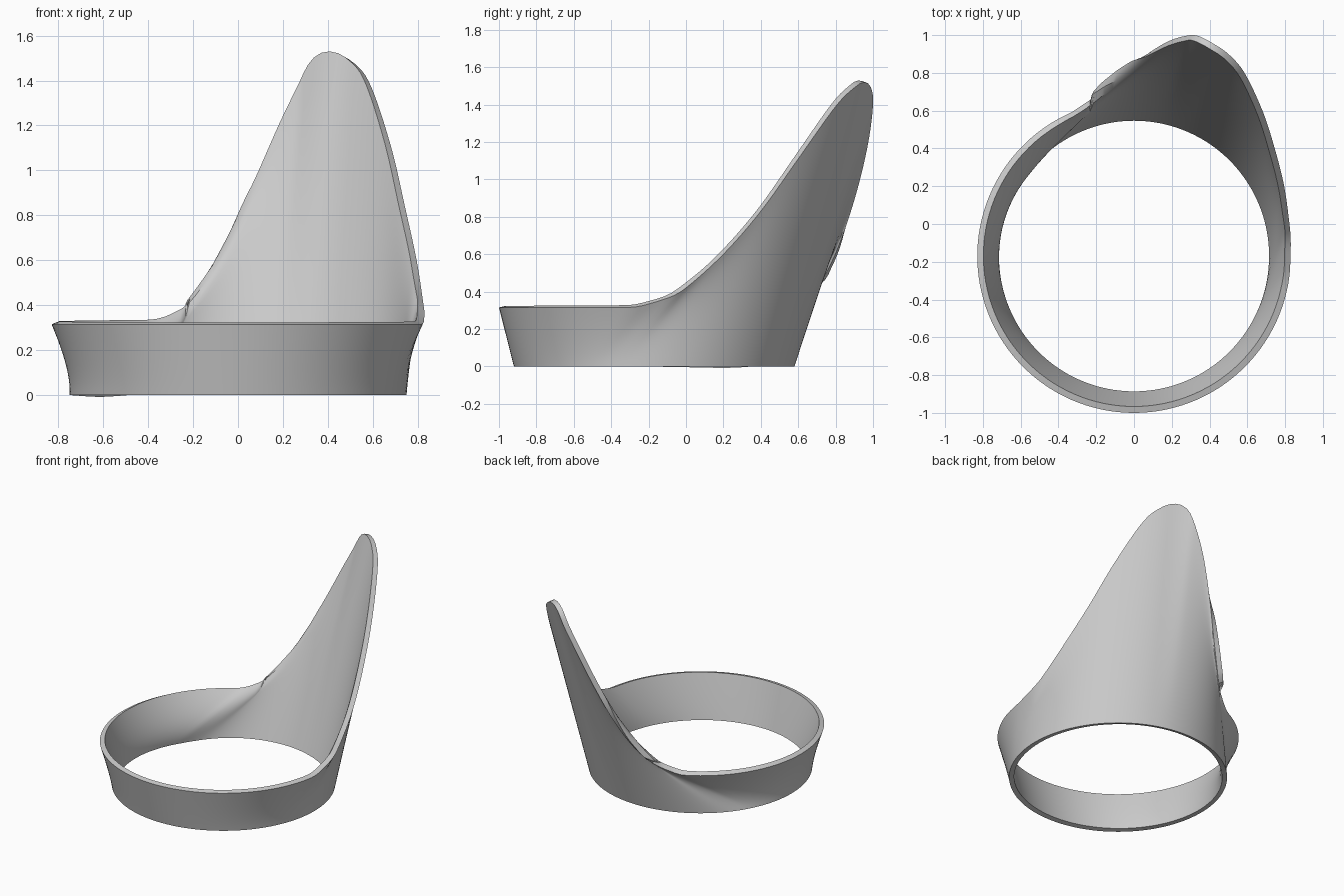
import bpy
import bmesh
import math
from mathutils import Vector

cube = bpy.data.objects.get("Cube")
if cube:
    bpy.data.objects.remove(cube, do_unlink=True)

CENTRE_Y = -0.17
SEGMENTS, ROWS = 160, 12


def ring_point(degrees, radius, z):
    a = math.radians(degrees)
    return Vector((radius * math.cos(a), CENTRE_Y + radius * math.sin(a), z))


def smooth_path(points, steps=10):
    """Catmull-Rom curve through the points."""
    padded = [points[0]] + points + [points[-1]]
    path = []
    for a, b, c, d in zip(padded, padded[1:], padded[2:], padded[3:]):
        for i in range(steps):
            t = i / steps
            path.append(0.5 * (2 * b + (c - a) * t + (2 * a - 5 * b + 4 * c - d) * t * t
                               + (3 * b - a - 3 * c + d) * t ** 3))
    return path + [points[-1]]


def resample(path, count):
    """Points evenly spaced along a closed path."""
    path = path + [path[0]]
    lengths = [(b - a).length for a, b in zip(path, path[1:])]
    step = sum(lengths) / count
    result, i, start = [], 0, 0.0
    for k in range(count):
        while i < len(lengths) - 1 and start + lengths[i] < k * step:
            start += lengths[i]
            i += 1
        result.append(path[i].lerp(path[i + 1], (k * step - start) / max(lengths[i], 1e-9)))
    return result


# Rim: level ring at the front, tall off-centre fin at the back
fin = [Vector(p) for p in (
    (.826, -.25, .32), (.83, -.1, .365), (.823, 0, .42), (.795, .2, .6), (.745, .4, .83),
    (.68, .6, 1.11), (.585, .8, 1.39), (.5, .9, 1.49), (.42, .955, 1.52), (.355, .99, 1.49),
    (.3, 1, 1.4), (.2, .975, 1.2), (.1, .92, .96), (0, .845, .72), (-.1, .765, .53),
    (-.2, .68, .4), (-.34, .585, .32))]
right_ring = [ring_point(a, 0.83, 0.315) for a in range(-90, -7, 3)]
left_ring = [ring_point(a, 0.83, 0.315) for a in range(117, 270, 3)]
rim = resample(right_ring + smooth_path(fin) + left_ring, SEGMENTS)
base = [ring_point(-90 + 360 * i / SEGMENTS, 0.75, 0) for i in range(SEGMENTS)]

# Wall: straight loft from the round base to the rim
bm = bmesh.new()
rows = [[bm.verts.new(b.lerp(r, k / ROWS)) for b, r in zip(base, rim)]
        for k in range(ROWS + 1)]
for lower, upper in zip(rows, rows[1:]):
    for i in range(SEGMENTS):
        j = (i + 1) % SEGMENTS
        bm.faces.new((lower[i], lower[j], upper[j], upper[i]))
mesh = bpy.data.meshes.new("finned_ring")
bm.to_mesh(mesh)
bm.free()
ring = bpy.data.objects.new("finned_ring", mesh)
bpy.context.collection.objects.link(ring)

# Plain grey material
grey = bpy.data.materials.new("light_grey")
grey.use_nodes = True
colour = (0.6, 0.6, 0.6, 1)
grey.diffuse_color = colour
grey.node_tree.nodes["Principled BSDF"].inputs["Base Color"].default_value = colour
mesh.materials.append(grey)

# Wall thickness, grown inwards
shell = ring.modifiers.new("thickness", "SOLIDIFY")
shell.thickness = 0.035
shell.offset = -1

bpy.context.view_layer.objects.active = ring
ring.select_set(True)
bpy.ops.object.modifier_apply(modifier="thickness")
bpy.ops.object.shade_smooth_by_angle(angle=math.radians(35))
